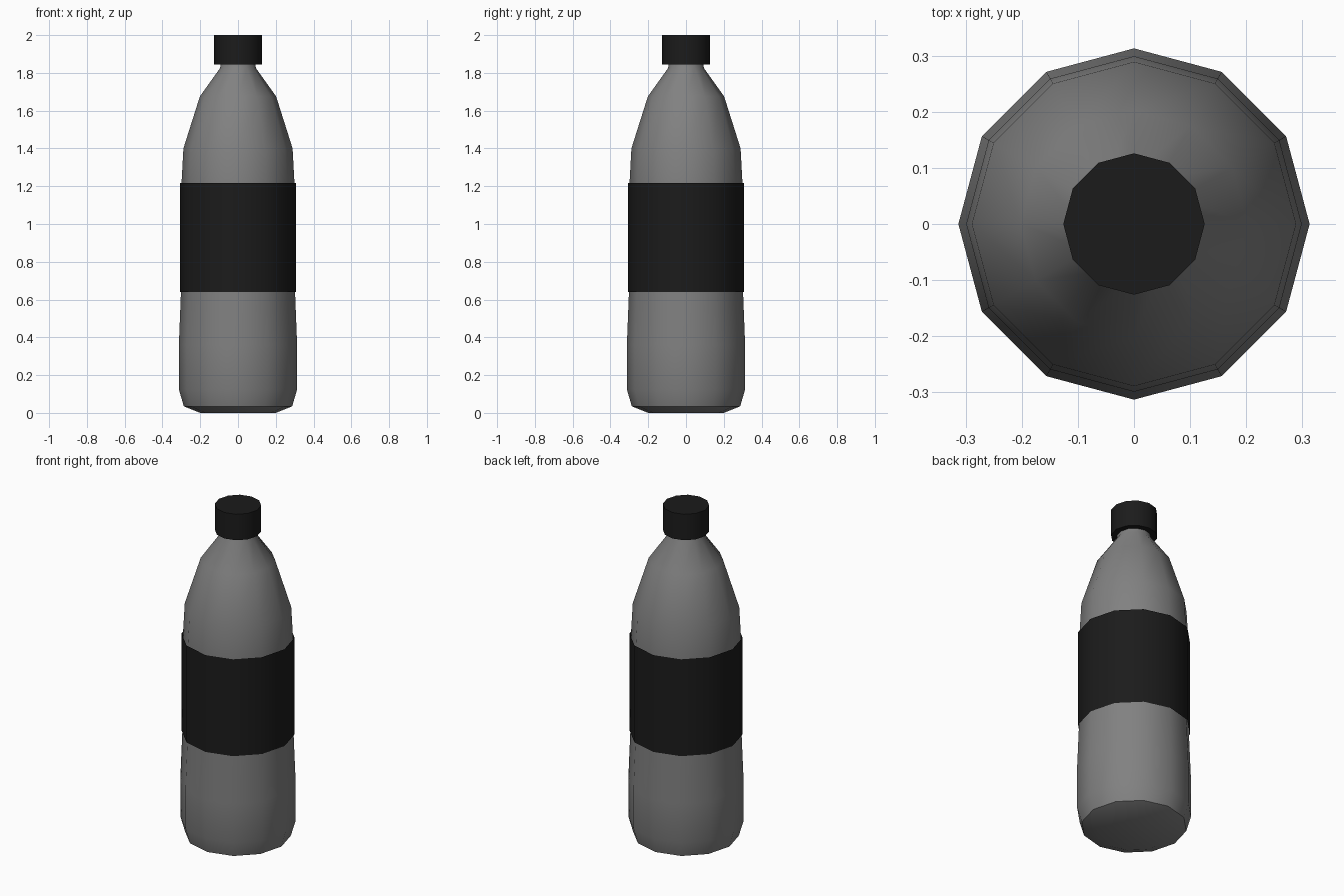
import bpy, bmesh, math

if "Cube" in bpy.data.objects:
    bpy.data.objects.remove(bpy.data.objects["Cube"])

SIDES = 12


def material(name, value):
    m = bpy.data.materials.new(name)
    m.diffuse_color = (value, value, value, 1)
    m.use_nodes = True
    m.node_tree.nodes["Principled BSDF"].inputs["Base Color"].default_value = m.diffuse_color
    return m


def lathe(name, profile, mat, cap_bottom=False, cap_top=False):
    """Revolve (radius, z) points into a 12-sided part."""
    bm = bmesh.new()
    rings = []
    for r, z in profile:
        rings.append([bm.verts.new((r * math.cos(2 * math.pi * i / SIDES),
                                    r * math.sin(2 * math.pi * i / SIDES), z))
                      for i in range(SIDES)])
    for low, high in zip(rings, rings[1:]):
        for i in range(SIDES):
            j = (i + 1) % SIDES
            bm.faces.new((low[i], low[j], high[j], high[i]))
    if cap_bottom:
        bm.faces.new(rings[0][::-1])
    if cap_top:
        bm.faces.new(rings[-1])
    mesh = bpy.data.meshes.new(name)
    bm.to_mesh(mesh)
    bm.free()
    mesh.materials.append(mat)
    obj = bpy.data.objects.new(name, mesh)
    bpy.context.collection.objects.link(obj)
    bpy.ops.object.select_all(action='DESELECT')
    obj.select_set(True)
    bpy.context.view_layer.objects.active = obj
    bpy.ops.object.shade_smooth_by_angle(angle=math.radians(35))
    return obj


grey = material("body_grey", 0.22)
black = material("black_plastic", 0.011)

# Bottle body: chamfered base, slight waist, tapering shoulder and neck
lathe("bottle_body", [(0.2, 0), (0.287, 0.035), (0.313, 0.125), (0.313, 0.36),
                      (0.302, 0.64), (0.299, 1.215), (0.289, 1.4),
                      (0.202, 1.675), (0.095, 1.825), (0.09, 1.86)],
      grey, cap_bottom=True, cap_top=True)

# Label sleeve wrapped round the middle
lathe("label_sleeve", [(0.307, 0.64), (0.307, 1.218)], black)

# Screw cap
lathe("screw_cap", [(0.09, 1.845), (0.126, 1.845), (0.126, 2.0)],
      black, cap_top=True)
